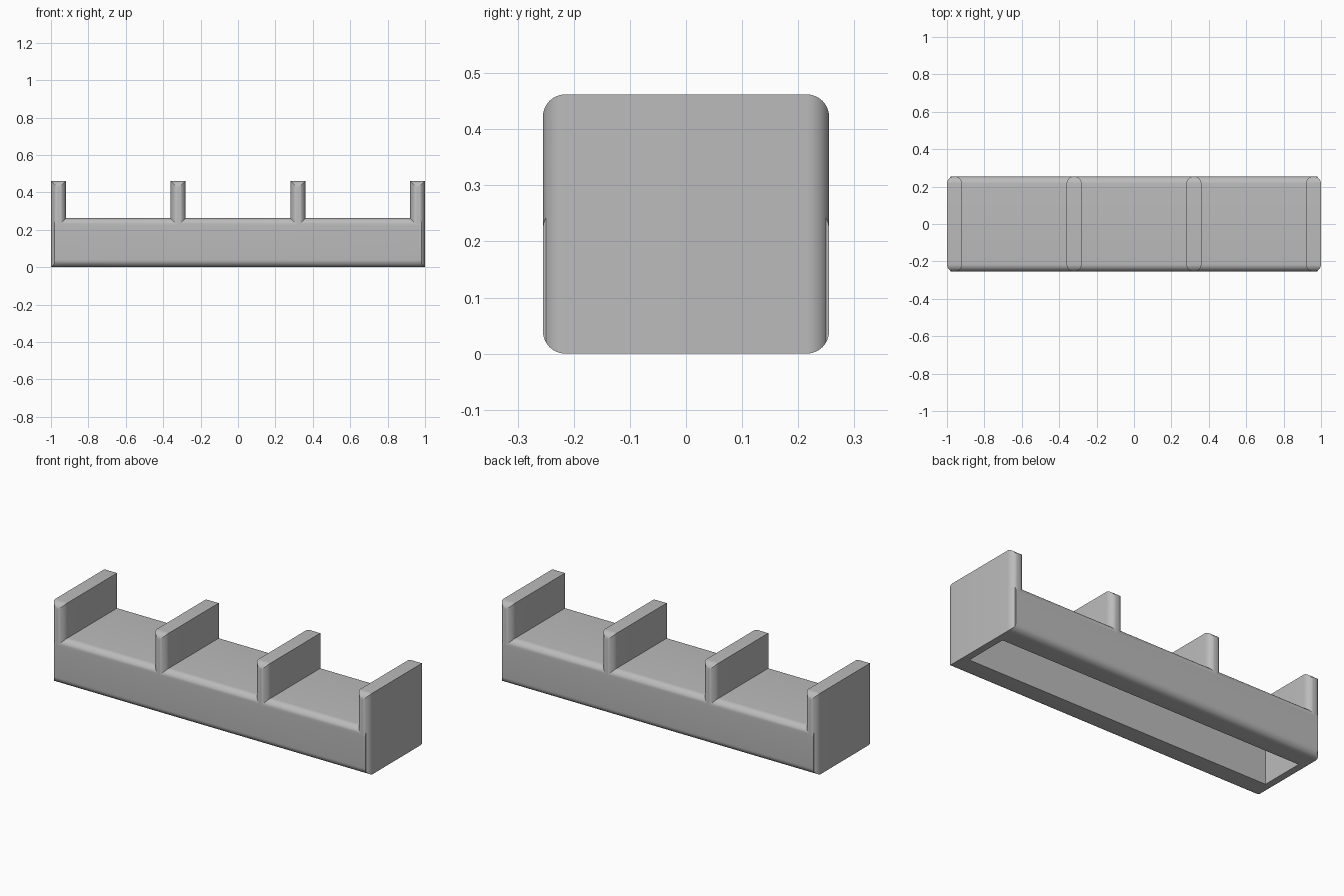
import bpy
import bmesh
from math import pi, cos, sin, radians
from mathutils import Vector

if "Cube" in bpy.data.objects:
    bpy.data.objects.remove(bpy.data.objects["Cube"])

HALF_DEPTH = 0.255
BODY_TOP = 0.262
FIN_TOP = 0.462
RADIUS = 0.04
ARC_STEPS = 10

grey = bpy.data.materials.new("matte grey")
grey.use_nodes = True
grey.diffuse_color = (0.5, 0.5, 0.5, 1)
grey.node_tree.nodes["Principled BSDF"].inputs["Base Color"].default_value = (0.5, 0.5, 0.5, 1)


def rounded_outline(a0, a1, b0, b1, r):
    """Counter-clockwise rounded rectangle as 2D points."""
    corners = [(a1 - r, b1 - r), (a0 + r, b1 - r), (a0 + r, b0 + r), (a1 - r, b0 + r)]
    points = []
    for quarter, (a, b) in enumerate(corners):
        for i in range(ARC_STEPS + 1):
            t = (quarter + i / ARC_STEPS) * pi / 2
            points.append((a + r * cos(t), b + r * sin(t)))
    return points


def prism(name, points, direction):
    """Extrude a closed 3D outline along a direction."""
    bm = bmesh.new()
    face = bm.faces.new([bm.verts.new(p) for p in points])
    ext = bmesh.ops.extrude_face_region(bm, geom=[face])
    moved = [v for v in ext["geom"] if isinstance(v, bmesh.types.BMVert)]
    bmesh.ops.translate(bm, verts=moved, vec=Vector(direction))
    bmesh.ops.remove_doubles(bm, verts=bm.verts, dist=1e-5)
    bmesh.ops.recalc_face_normals(bm, faces=bm.faces)
    mesh = bpy.data.meshes.new(name)
    bm.to_mesh(mesh)
    bm.free()
    obj = bpy.data.objects.new(name, mesh)
    bpy.context.collection.objects.link(obj)
    mesh.materials.append(grey)
    return obj


def lengthwise_bar(name, half_length, top):
    outline = rounded_outline(-HALF_DEPTH, HALF_DEPTH, 0, top, RADIUS)
    return prism(name, [(-half_length, y, z) for y, z in outline], (2 * half_length, 0, 0))


def combine(target, other, operation):
    """Apply a boolean and discard the second object."""
    mod = target.modifiers.new(operation.lower(), "BOOLEAN")
    mod.operation = operation
    mod.solver = "EXACT"
    mod.object = other
    bpy.context.view_layer.objects.active = target
    bpy.ops.object.modifier_apply(modifier=mod.name)
    bpy.data.objects.remove(other)


# Long base with rounded lengthwise edges
base = lengthwise_bar("divided_rack", 0.98, BODY_TOP)

# Upright dividers: the outer pair runs to the floor
for x, bottom in ((-0.96, -0.1), (-0.32, 0.15), (0.32, 0.15), (0.96, -0.1)):
    outline = rounded_outline(x - RADIUS, x + RADIUS, -HALF_DEPTH, HALF_DEPTH, RADIUS)
    divider = prism("divider", [(a, b, bottom) for a, b in outline], (0, 0, 1))
    combine(divider, lengthwise_bar("divider_limit", 1.1, FIN_TOP), "INTERSECT")
    combine(base, divider, "UNION")

# Hollow underside
hx, hy = 0.96, 0.128
slot = prism("slot", [(-hx, -hy, -0.1), (hx, -hy, -0.1), (hx, hy, -0.1), (-hx, hy, -0.1)],
             (0, 0, 0.322))
combine(base, slot, "DIFFERENCE")

# Smooth fillets, crisp edges
bpy.ops.object.select_all(action="DESELECT")
base.select_set(True)
bpy.context.view_layer.objects.active = base
bpy.ops.object.shade_smooth_by_angle(angle=radians(25))
